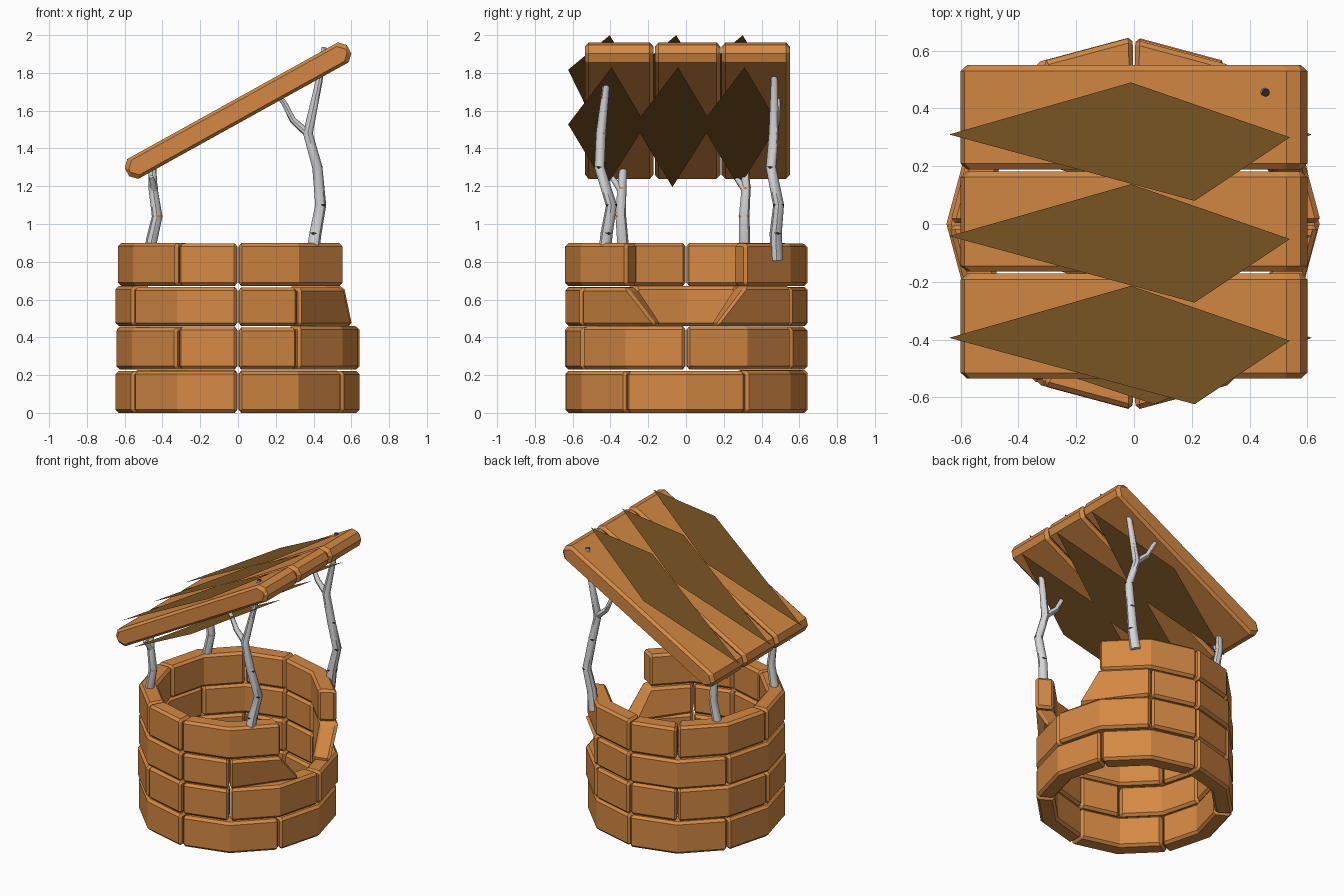
import bpy, bmesh, math, random
from mathutils import Vector, Matrix

if "Cube" in bpy.data.objects:
    bpy.data.objects.remove(bpy.data.objects["Cube"])
random.seed(4)


def mat(name, rgb):
    m = bpy.data.materials.new(name)
    m.diffuse_color = (*rgb, 1)
    m.use_nodes = True
    m.node_tree.nodes["Principled BSDF"].inputs["Base Color"].default_value = m.diffuse_color
    return m


ORANGE = mat("orange_clay", (0.66, 0.25, 0.056))
OLIVE = mat("dark_olive_brown", (0.20, 0.095, 0.017))
WHITE = mat("birch_white", (0.66, 0.66, 0.68))
DARK = mat("bark_mark_dark", (0.022, 0.024, 0.03))


def finish(bm, name, mats, smooth=False, recalc=True):
    if recalc:
        bmesh.ops.recalc_face_normals(bm, faces=bm.faces)
    me = bpy.data.meshes.new(name)
    bm.to_mesh(me)
    bm.free()
    for m in mats:
        me.materials.append(m)
    ob = bpy.data.objects.new(name, me)
    bpy.context.collection.objects.link(ob)
    if smooth:
        bpy.context.view_layer.objects.active = ob
        ob.select_set(True)
        bpy.ops.object.shade_smooth_by_angle(angle=math.radians(45))
        ob.select_set(False)
    return ob


def skin(bm, rings):
    """Join closed rings of verts with quads and cap both ends."""
    n = len(rings[0])
    for a, b in zip(rings, rings[1:]):
        for i in range(n):
            bm.faces.new((a[i], a[(i + 1) % n], b[(i + 1) % n], b[i]))
    return bm.faces.new(rings[0]), bm.faces.new(rings[-1][::-1])


# ---- stone courses: chamfered blocks swept round a twelve-sided ring ----
RO, RI, CH = 0.645, 0.525, 0.017


def block(bm, a0, a1, z0, z1, t0=None, t1=None):
    """a0/a1: end angles at the bottom, t0/t1: at the top (degrees, 0 = front)."""
    t0 = a0 if t0 is None else t0
    t1 = a1 if t1 is None else t1
    jr, jz = random.uniform(-0.008, 0.006), random.uniform(-0.006, 0.004)
    ro, ri, z1 = RO + jr, RI + jr, z1 + jz

    def section(c, s):
        o, i, b, t = ro - s, ri + s, z0 + s, z1 - s
        return [(o - c, b), (o, b + c), (o, t - c), (o - c, t),
                (i + c, t), (i, t - c), (i, b + c), (i + c, b)]

    lo, hi = max(a0, t0), min(a1, t1)
    mids = [k * 30 for k in range(13) if lo + 4 < k * 30 < hi - 4]
    plain, small = section(CH, 0), section(0.004, CH)
    stations = ([(small, 0, 0.4)] + [(plain, 0, 1.8)] + [(plain, m, None) for m in mids]
                + [(plain, 1, -1.8), (small, 1, -0.4)])
    rings = []
    for sec, end, off in stations:
        ring = []
        for r, z in sec:
            f = (z - z0) / (z1 - z0)
            if off is None:
                a = end
            else:
                a = (a1 + (t1 - a1) * f if end else a0 + (t0 - a0) * f) + off
            r *= math.cos(math.radians(15)) / math.cos(math.radians(a % 30 - 15))
            a = math.radians(a)
            ring.append(bm.verts.new((r * math.sin(a), -r * math.cos(a), z)))
        rings.append(ring)
    skin(bm, rings)


COURSES = [
    ("stone_course_bottom", 0.0, 0.226, [(k, k + 60) for k in range(0, 360, 60)]),
    ("stone_course_second", 0.23, 0.456, [(0, 30), (30, 90), (90, 150), (150, 180),
                                          (180, 210), (210, 270), (270, 330), (330, 360)]),
    ("stone_course_third", 0.46, 0.668, [(0, 30), (30, 76, 30, 61), (104, 150, 119, 150), (150, 180),
                                         (180, 240), (240, 300), (300, 360)]),
    ("stone_course_top", 0.672, 0.9, [(0, 61), (119, 180), (180, 210), (210, 270),
                                      (270, 330), (330, 360)]),
]
for name, z0, z1, spans in COURSES:
    bm = bmesh.new()
    for s in spans:
        block(bm, s[0], s[1], z0, z1, *s[2:])
    finish(bm, name, [ORANGE])

# ---- roof: three chamfered planks on a slope ----
TILT = math.atan(0.554)
for name, y0, y1 in (("roof_plank_front", -0.535, -0.172),
                     ("roof_plank_middle", -0.165, 0.182),
                     ("roof_plank_back", 0.189, 0.55)):
    bm = bmesh.new()
    c, L, T = 0.035, 0.672, 0.06
    rings = []
    for y, s in ((y0, 0.016), (y0 + 0.02, 0), (y1 - 0.02, 0), (y1, 0.016)):
        l, t = L - s, T - s
        prof = [(l - c, -t), (l, -t + c), (l, t - c), (l - c, t),
                (c - l, t), (-l, t - c), (-l, c - t), (c - l, -t)]
        rings.append([bm.verts.new((u, y, v)) for u, v in prof])
    skin(bm, rings)
    bm.transform(Matrix.Translation((0, 0, 1.6)) @ Matrix.Rotation(-TILT, 4, 'Y'))
    finish(bm, name, [ORANGE])

# ---- diamond sheets just above and below the planks ----
for name, pts, lift in (
        ("roof_sheets_upper", [(-0.64, 0.31), (0.21, 0.08), (0.54, 0.30), (-0.01, 0.49)], 0.10),
        ("roof_sheets_lower", [(-0.53, 0.28), (0.07, 0.49), (0.615, 0.31), (0.07, 0.08)], -0.111)):
    bm = bmesh.new()
    for k in range(3):
        bm.faces.new([bm.verts.new((x, y - 0.352 * k, 1.6 + 0.554 * x + lift)) for x, y in pts])
    finish(bm, name, [OLIVE], recalc=False)


# ---- birch posts: bent trunk, one branch, small bark marks ----
def tube(bm, path, radii, sides=8):
    pts = [Vector(p) for p in path]
    rings = []
    for i, p in enumerate(pts):
        d = (pts[min(i + 1, len(pts) - 1)] - pts[max(i - 1, 0)]).normalized()
        u = d.cross(Vector((0, 1, 0))).normalized()
        v = d.cross(u)
        rings.append([bm.verts.new(p + radii[i] * (math.cos(a) * u + math.sin(a) * v))
                      for a in (2 * math.pi * k / sides for k in range(sides))])
    return skin(bm, rings)


def post(name, trunk, radii, branch, bradii, marks, mark_mat):
    bm = bmesh.new()
    tube(bm, trunk, radii)[1].material_index = 1
    tube(bm, branch, bradii)
    bmesh.ops.recalc_face_normals(bm, faces=bm.faces)
    for i in marks:                      # curved diamond flecks at the bends
        c, r = Vector(trunk[i]), radii[i] * 1.07
        for a0 in (200 + 50 * i, 330 + 50 * i):
            q = []
            for da, dz in ((-38, 0.004), (0, -0.009), (38, 0.002), (0, 0.007)):
                a = math.radians(a0 + da)
                q.append(bm.verts.new(c + Vector((r * math.cos(a), r * math.sin(a), dz))))
            for tri in ((q[0], q[1], q[3]), (q[1], q[2], q[3])):
                bm.faces.new(tri).material_index = 2
    finish(bm, name, [WHITE, DARK, mark_mat], smooth=True, recalc=False)


TX, TZ = (0.39, 0.41, 0.438, 0.42, 0.37, 0.43, 0.456), (0.81, 0.95, 1.1, 1.3, 1.48, 1.76, 1.935)
RAD = (0.034, 0.032, 0.029, 0.027, 0.026, 0.018, 0.014)
for name, ys in (("tall_post_front", (-0.435, -0.42, -0.395, -0.458, -0.45, -0.42, -0.41)),
                 ("tall_post_back", (0.48, 0.475, 0.49, 0.45, 0.465, 0.468, 0.455))):
    y = ys[4]
    post(name, list(zip(TX, ys, TZ)), RAD,
         [(0.38, y, 1.47), (0.29, y + 0.015, 1.55), (0.25, y + 0.02, 1.63), (0.21, y + 0.02, 1.69)],
         (0.022, 0.017, 0.015, 0.012), (1, 2, 3), DARK)

SX, SZ = (-0.465, -0.458, -0.428, -0.45, -0.455), (0.84, 0.91, 1.04, 1.19, 1.33)
for name, ys in (("short_post_front", (-0.335, -0.335, -0.345, -0.34, -0.33)),
                 ("short_post_back", (0.308, 0.31, 0.308, 0.318, 0.31))):
    y = ys[3]
    post(name, list(zip(SX, ys, SZ)), (0.032, 0.03, 0.028, 0.024, 0.02),
         [(-0.445, y, 1.17), (-0.45, y - 0.03, 1.215), (-0.46, y - 0.055, 1.25)],
         (0.019, 0.016, 0.013), (2, 3), ORANGE)
